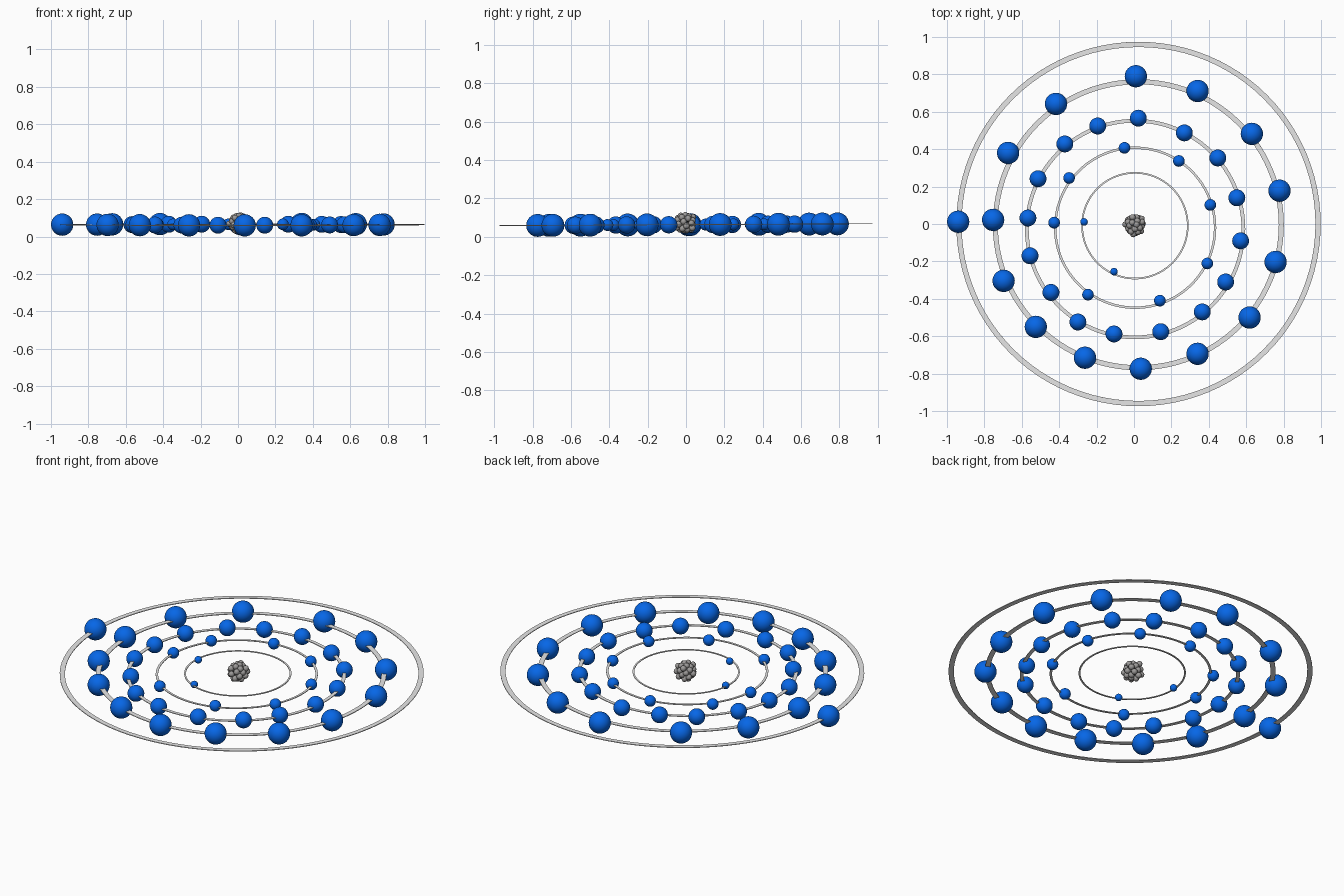
import bpy, bmesh, math, random
from mathutils import Vector

cube = bpy.data.objects.get("Cube")
if cube:
    bpy.data.objects.remove(cube)
random.seed(4)
MID = 0.0635      # height of the orbit plane
TILT = 0.005      # slight rise towards the back


def material(name, colour):
    mat = bpy.data.materials.new(name)
    mat.use_nodes = True
    mat.diffuse_color = colour
    bsdf = next(n for n in mat.node_tree.nodes if n.type == "BSDF_PRINCIPLED")
    bsdf.inputs["Base Color"].default_value = colour
    return mat


blue = material("electron blue", (0.002, 0.135, 0.8, 1))
light_grey = material("orbit light grey", (0.8, 0.8, 0.8, 1))
grey = material("nucleus grey", (0.33, 0.32, 0.315, 1))


def finish(bm, name, mat):
    mesh = bpy.data.meshes.new(name)
    bm.to_mesh(mesh)
    bm.free()
    mesh.materials.append(mat)
    return mesh


def place(name, mesh, location):
    obj = bpy.data.objects.new(name, mesh)
    obj.location = location
    bpy.context.collection.objects.link(obj)
    return obj


def ball(name, radius, segments, mat):
    bm = bmesh.new()
    bmesh.ops.create_uvsphere(bm, u_segments=segments, v_segments=segments // 2, radius=radius)
    for face in bm.faces:
        face.smooth = True
    return finish(bm, name, mat)


def flat_ring(name, outer, width, mat, segments=96, half=0.002):
    """Thin flat band spun from a rectangular section."""
    bm = bmesh.new()
    section = [(outer, half), (outer - width, half), (outer - width, -half), (outer, -half)]
    loops = []
    for i in range(segments):
        a = math.tau * i / segments
        loops.append([bm.verts.new((r * math.cos(a), r * math.sin(a), z)) for r, z in section])
    for i in range(segments):
        p, q = loops[i], loops[(i + 1) % segments]
        for j in range(4):
            k = (j + 1) % 4
            bm.faces.new((p[j], p[k], q[k], q[j]))
    bmesh.ops.recalc_face_normals(bm, faces=bm.faces)
    return finish(bm, name, mat)


# Orbit name: ring centre, outer radius, band width, electron radius, electron positions
orbits = {
    "first": ((0.005, -0.009), 0.287, 0.009, 0.02, [(-.267, .011), (-.107, -.255)]),
    "second": ((0.006, -0.02), 0.434, 0.013, 0.031, [
        (-.051, .407), (.24, .337), (.408, .102), (.392, -.211),
        (.138, -.41), (-.246, -.378), (-.427, .007), (-.347, .246)]),
    "third": ((0.006, -0.027), 0.589, 0.02, 0.045, [
        (.023, .566), (.269, .487), (.448, .353), (.55, .14), (.57, -.09), (.49, -.31),
        (.365, -.47), (.143, -.576), (-.107, -.588), (-.3, -.524), (-.444, -.366),
        (-.556, -.17), (-.567, .032), (-.513, .242), (-.37, .428), (-.194, .524)]),
    "fourth": ((0.023, -0.004), 0.778, 0.027, 0.0595, [
        (-.753, .022), (-.673, .38), (-.417, .642), (.01, .79), (.34, .711),
        (.63, .482), (.778, .178), (.757, -.203), (.618, -.5), (.34, -.694),
        (.036, -.774), (-.262, -.715), (-.525, -.55), (-.697, -.304)]),
    "outer": ((0.024, 0), 0.974, 0.028, 0.0595, [(-.94, .012)]),
}

# Orbits with their electrons
for name, (centre, outer, width, radius, spots) in orbits.items():
    ring = place(name + "_orbit", flat_ring(name + "_orbit", outer, width, light_grey),
                 (*centre, MID))
    ring.rotation_euler.x = TILT
    electron = ball(name + "_electron", radius, 32, blue)
    for x, y in spots:
        place(name + "_electron", electron, (x, y, MID + TILT * y))

# Nucleus: small balls packed on a shell around a core
nucleon = ball("nucleon", 0.0165, 16, grey)
core = Vector((0.003, -0.004, 0.073))
count = 32
for i in range(count):
    z = 1 - (2 * i + 1) / count
    a = i * math.pi * (3 - math.sqrt(5))
    r = math.sqrt(1 - z * z)
    shell = random.uniform(0.038, 0.052)
    place("nucleon", nucleon, core + shell * Vector((r * math.cos(a), r * math.sin(a), z)))
for i in range(6):
    a = math.tau * i / 6
    place("inner_nucleon", nucleon, core + 0.02 * Vector((math.cos(a), math.sin(a), (-1) ** i)))
